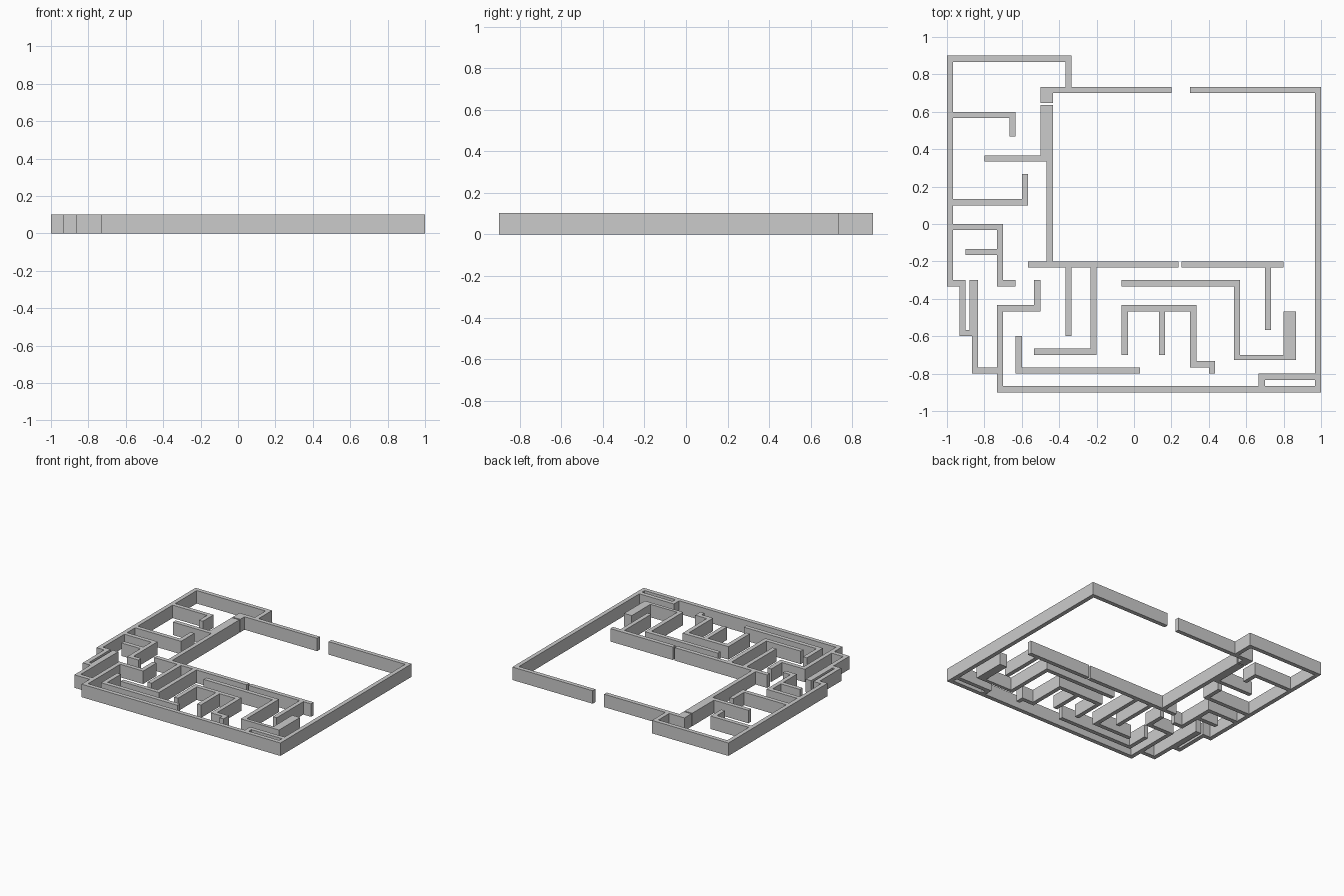
import bpy
import bmesh

old = bpy.data.objects.get("Cube")
if old:
    bpy.data.objects.remove(old, do_unlink=True)

CELL = 1 / 30     # wall thickness, the unit of the floor plan
HEIGHT = 0.102

grey = bpy.data.materials.new("wall grey")
grey.use_nodes = True
colour = (0.6, 0.6, 0.6, 1)
grey.diffuse_color = colour
grey.node_tree.nodes["Principled BSDF"].inputs["Base Color"].default_value = colour


def east(x0, x1, y):
    """Wall one cell thick running along x."""
    return (x0, y, x1, y + 1)


def north(x, y0, y1):
    """Wall one cell thick running along y."""
    return (x, y0, x + 1, y1)


def build(name, walls):
    """Join overlapping wall footprints into one clean extruded solid."""
    xs = sorted({v for w in walls for v in (w[0], w[2])})
    ys = sorted({v for w in walls for v in (w[1], w[3])})
    bm = bmesh.new()
    for xa, xb in zip(xs, xs[1:]):
        for ya, yb in zip(ys, ys[1:]):
            if any(a <= xa and xb <= c and b <= ya and yb <= d for a, b, c, d in walls):
                corners = ((xa, ya), (xb, ya), (xb, yb), (xa, yb))
                bm.faces.new([bm.verts.new(((x - 30) * CELL, (y - 27) * CELL, 0))
                              for x, y in corners])
    bmesh.ops.remove_doubles(bm, verts=bm.verts, dist=0.0005)
    top = bmesh.ops.extrude_face_region(bm, geom=bm.faces[:], use_keep_orig=True)["geom"]
    bmesh.ops.translate(bm, vec=(0, 0, HEIGHT),
                        verts=[g for g in top if isinstance(g, bmesh.types.BMVert)])
    bmesh.ops.recalc_face_normals(bm, faces=bm.faces)
    bmesh.ops.dissolve_limit(bm, angle_limit=0.01, verts=bm.verts, edges=bm.edges)
    mesh = bpy.data.meshes.new(name)
    bm.to_mesh(mesh)
    bm.free()
    mesh.materials.append(grey)
    obj = bpy.data.objects.new(name, mesh)
    bpy.context.collection.objects.link(obj)


# Outer boundary and the rooms opening off its west side
build("outer_west_wall", [
    north(0, 17, 54), east(0, 20, 53), north(19, 48, 54),
    east(15, 36, 48), (15, 46.4, 17, 49),
    east(0, 11, 44), north(10, 41, 45),
    east(0, 13, 30), north(12, 30, 35),
    east(0, 9, 26), north(8, 17, 27), east(8, 11, 17), east(3, 9, 22),
    east(0, 3, 17), north(2, 9, 18), east(2, 5, 9),
    (3.6, 9, 5, 18), north(4, 3, 10), east(4, 9, 3),
    north(8, 0, 14), east(8, 15, 13), north(14, 13, 18),
    east(8, 60, 0), north(59, 0, 49), east(39, 60, 48),
    north(50, 0, 3), east(50, 60, 2),
])

# Walls bordering the large hall
build("hall_wall", [
    (15, 37, 17, 46.1), east(6, 17, 37), north(16, 20, 38),
    east(13, 37.15, 20), north(19, 9, 21), north(23, 6, 21), east(14, 24, 6),
])
build("hall_east_wall", [east(37.65, 54, 20), north(51, 10, 21)])

# Free-standing partitions in the south
build("south_west_partition", [north(11, 3, 9), east(11, 31, 3)])
build("south_east_partition", [
    east(28, 47, 17), north(46, 5.2, 18), (46, 5.2, 56, 6), (54, 5.2, 56, 13),
])
build("south_middle_partition", [
    east(28, 40, 13), north(28, 6, 14), north(34, 6, 14),
    north(39, 4, 14), east(39, 43, 4), north(42, 3, 5),
])
